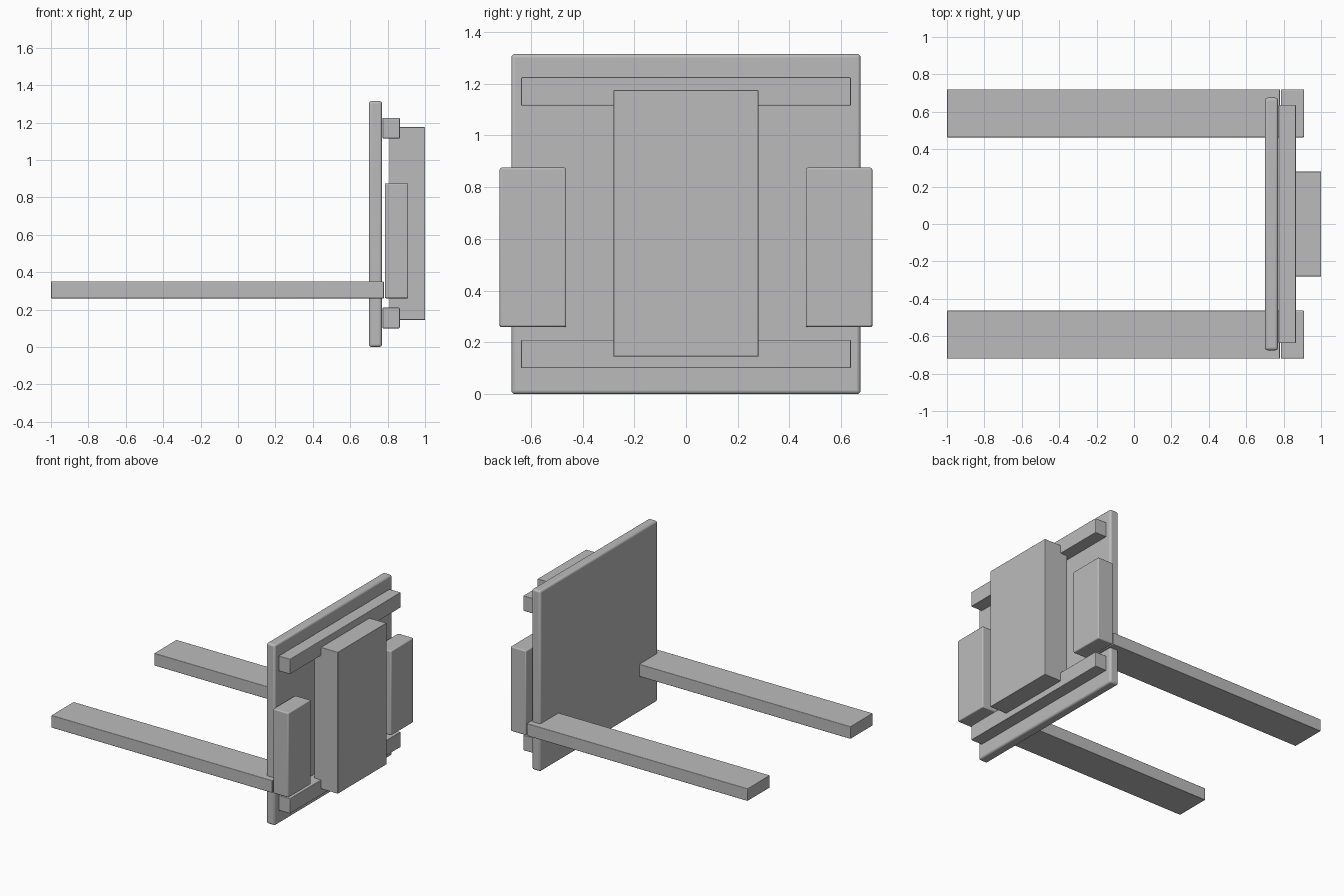
import bpy
import math

# Remove the default cube
cube = bpy.data.objects.get("Cube")
if cube:
    bpy.data.objects.remove(cube, do_unlink=True)

# Single grey paint
grey = bpy.data.materials.new("plain grey")
grey.use_nodes = True
colour = (0.5, 0.5, 0.5, 1)
grey.diffuse_color = colour
grey.node_tree.nodes["Principled BSDF"].inputs["Base Color"].default_value = colour


def box(name, x, y, z, bevel):
    """Rounded box spanning the given (min, max) ranges."""
    spans = (x, y, z)
    bpy.ops.mesh.primitive_cube_add(size=1, location=[(a + b) / 2 for a, b in spans])
    ob = bpy.context.object
    ob.name = name
    ob.scale = [b - a for a, b in spans]
    bpy.ops.object.transform_apply(location=False, rotation=False, scale=True)
    ob.data.materials.append(grey)
    mod = ob.modifiers.new("soft edges", "BEVEL")
    mod.width = bevel
    mod.segments = 3
    bpy.ops.object.shade_smooth_by_angle(angle=math.radians(35))
    return ob


# Upright plate and the central housing behind it
box("back_plate", (0.70, 0.77), (-0.675, 0.675), (0, 1.315), 0.014)
box("central_housing", (0.81, 1.0), (-0.28, 0.28), (0.145, 1.175), 0.003)

# Horizontal rails on the rear of the plate
for name, base in (("lower_rail", 0.10), ("upper_rail", 1.115)):
    box(name, (0.773, 0.865), (-0.637, 0.637), (base, base + 0.11), 0.004)

# Fork arms and their rear mounting blocks, one per side
for label, side in (("front", -1), ("back", 1)):
    y = sorted((side * 0.463, side * 0.72))
    box(label + "_fork_arm", (-1.0, 0.78), y, (0.26, 0.35), 0.004)
    box(label + "_mounting_block", (0.785, 0.91), y, (0.26, 0.875), 0.007)
